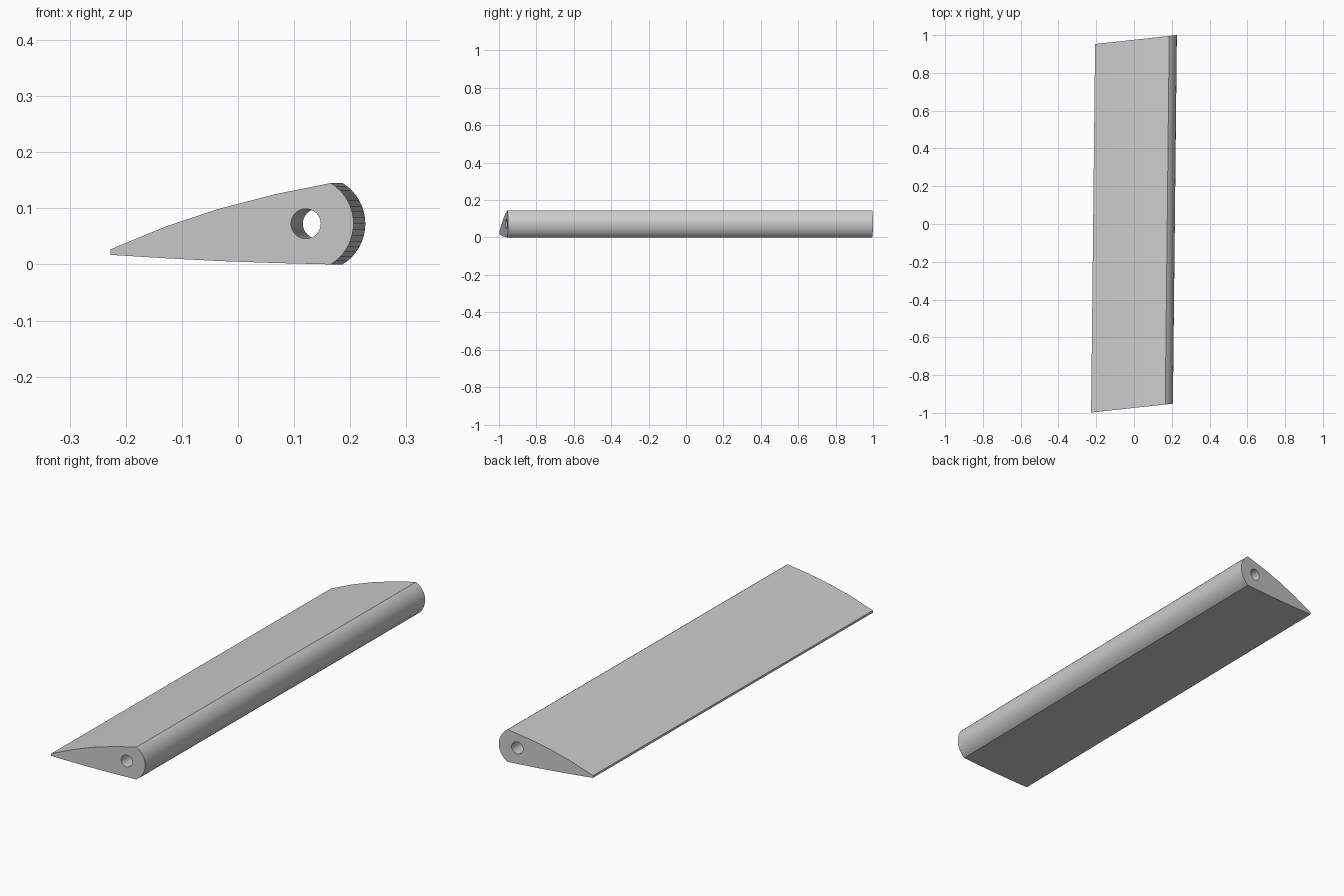
import bpy, bmesh
from math import asin, atan2, cos, sin, tau, radians

if "Cube" in bpy.data.objects:
    bpy.data.objects.remove(bpy.data.objects["Cube"])

SWEEP = (0.021, 1.951, 0)      # slightly skewed extrusion direction
NOSE_X, MID_Z = 0.121, 0.0725  # shared centre of nose and bore


def arc(radius, start, end, steps):
    return [(NOSE_X + radius * cos(start + (end - start) * i / steps),
             MID_Z + radius * sin(start + (end - start) * i / steps))
            for i in range(steps + 1)]


# Cross-section: tapered tail, bowed top, nearly flat underside, round nose
a = asin(0.0725 / 0.085)
outline = [(-0.227, 0.027), (-0.13, 0.067), (-0.034, 0.099), (0.066, 0.125)]
outline += arc(0.085, a, -a, 16)
outline += [(0.066, 0.0025), (-0.034, 0.006), (-0.13, 0.011), (-0.227, 0.017)]
bore = arc(0.0265, 0, tau, 32)[:-1]

bm = bmesh.new()
edges = []
for loop in (outline, bore):
    # the end faces are cut at a slant in plan
    vs = [bm.verts.new((x, -0.951 + (x - 0.206) * 0.109, z)) for x, z in loop]
    edges += [bm.edges.new((vs[i - 1], vs[i])) for i in range(len(vs))]
bmesh.ops.triangle_fill(bm, edges=edges, use_beauty=True)

# Sweep the section, keeping the first cap
caps = bm.faces[:]
ext = bmesh.ops.extrude_face_region(bm, geom=caps, use_keep_orig=True)
bmesh.ops.translate(bm, vec=SWEEP,
                    verts=[g for g in ext["geom"] if isinstance(g, bmesh.types.BMVert)])
bmesh.ops.recalc_face_normals(bm, faces=bm.faces[:])

mesh = bpy.data.meshes.new("blade")
bm.to_mesh(mesh)
bm.free()
blade = bpy.data.objects.new("blade", mesh)
bpy.context.collection.objects.link(blade)
bpy.context.view_layer.objects.active = blade
blade.select_set(True)
bpy.ops.object.shade_smooth_by_angle(angle=radians(30))
